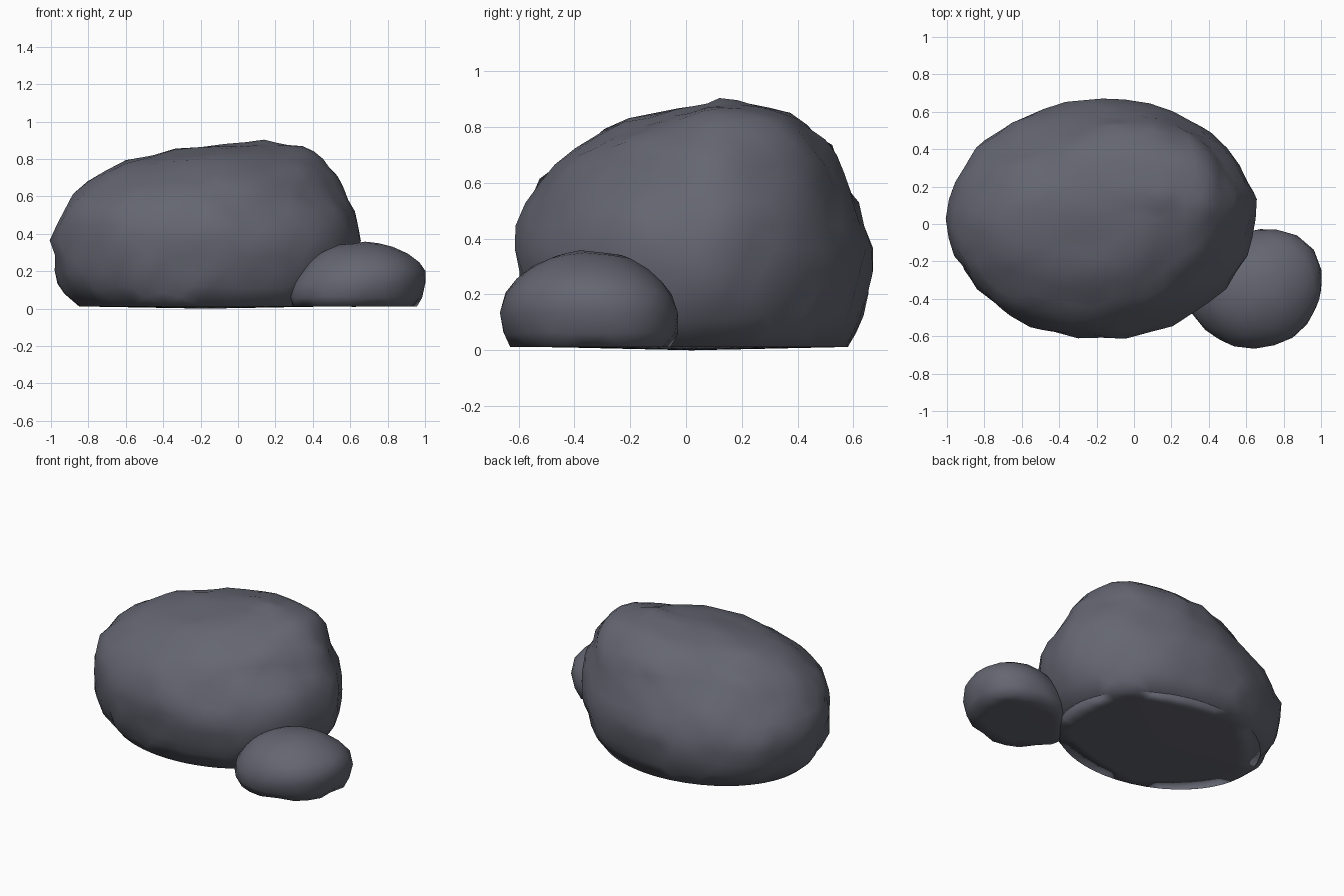
import bpy, bmesh, math
from mathutils import Vector, noise

if "Cube" in bpy.data.objects:
    bpy.data.objects.remove(bpy.data.objects["Cube"])

stone = bpy.data.materials.new("slate_grey")
stone.diffuse_color = (0.127, 0.132, 0.165, 1)
stone.use_nodes = True
stone.node_tree.nodes["Principled BSDF"].inputs["Base Color"].default_value = stone.diffuse_color


def boulder(name, levels, subdivisions, rough, freq, bulge=0.0, ridge=0.0):
    """Sphere wrapped over stacked ovals; each level is (z, x0, x1, y0, y1)."""
    # arc length along the mean profile, from the bottom centre to the peak
    rad = [((l[2] - l[1]) + (l[4] - l[3])) / 4 for l in levels]
    arc = [0.0]
    for i in range(1, len(levels)):
        arc.append(arc[-1] + math.hypot(rad[i] - rad[i - 1], levels[i][0] - levels[i - 1][0]))

    def level_at(s):
        # keep a full edge round the flat underside
        if abs(s - arc[1]) < 0.025 * arc[-1]:
            s = arc[1]
        for i in range(1, len(arc)):
            if s <= arc[i] or i == len(arc) - 1:
                f = min(1, (s - arc[i - 1]) / (arc[i] - arc[i - 1]))
                return [a + (b - a) * f for a, b in zip(levels[i - 1], levels[i])]

    bm = bmesh.new()
    bmesh.ops.create_icosphere(bm, subdivisions=subdivisions, radius=1)
    for v in bm.verts:
        s = (0.5 + math.asin(max(-1, min(1, v.co.z))) / math.pi) * arc[-1]
        z, x0, x1, y0, y1 = level_at(s)
        a = math.atan2(v.co.y, v.co.x)
        # lopsided outline: fuller at the back right, pinched at the back left
        k = 1 + bulge * max(0, math.cos(a - math.pi / 4)) ** 4
        k -= 0.6 * bulge * max(0, math.cos(a - math.radians(120))) ** 4
        # upper part pinched into a diagonal ridge with a strong back right corner
        c = math.cos(2 * (a - math.pi / 4))
        if c < 0:
            c *= 1.4
        elif math.cos(a - math.pi / 4) < 0:
            c *= 0.2
        k += ridge * min(1, max(0, (z - 0.35) / 0.3)) * c
        p = Vector(((x0 + x1) / 2 + (x1 - x0) / 2 * k * math.cos(a),
                    (y0 + y1) / 2 + (y1 - y0) / 2 * k * math.sin(a), z))
        # gentle lumps, fading out on the flat underside and the peak
        fade = min(1, max(0, (z - 0.02) / 0.1)) * (0.6 if z > 0.8 else 1)
        v.co = p + v.co.normalized() * (noise.noise(p * freq) - 0.05) * rough * fade
    mesh = bpy.data.meshes.new(name)
    bm.to_mesh(mesh)
    bm.free()
    mesh.materials.append(stone)
    ob = bpy.data.objects.new(name, mesh)
    bpy.context.collection.objects.link(ob)
    bpy.ops.object.select_all(action='DESELECT')
    ob.select_set(True)
    bpy.context.view_layer.objects.active = ob
    bpy.ops.object.shade_smooth()


# large boulder, peak leaning to the back right
boulder("large_boulder", [
    (0.00, -0.17, -0.17, 0.02, 0.02),
    (0.012, -0.85, 0.51, -0.51, 0.58),
    (0.07, -0.92, 0.56, -0.55, 0.615),
    (0.18, -0.975, 0.62, -0.585, 0.655),
    (0.37, -1.00, 0.655, -0.615, 0.67),
    (0.50, -0.965, 0.63, -0.59, 0.62),
    (0.62, -0.87, 0.56, -0.52, 0.57),
    (0.70, -0.77, 0.54, -0.43, 0.53),
    (0.77, -0.64, 0.48, -0.34, 0.48),
    (0.825, -0.46, 0.42, -0.20, 0.42),
    (0.86, -0.27, 0.34, -0.05, 0.33),
    (0.905, 0.14, 0.14, 0.12, 0.12)], 4, 0.032, 7, 0.0, 0.07)

# small boulder at the front right
boulder("small_boulder", [
    (0.01, 0.62, 0.62, -0.34, -0.34),
    (0.012, 0.29, 0.95, -0.63, -0.05),
    (0.08, 0.27, 0.98, -0.665, -0.025),
    (0.17, 0.31, 1.00, -0.67, -0.035),
    (0.23, 0.36, 0.98, -0.64, -0.07),
    (0.29, 0.42, 0.91, -0.58, -0.13),
    (0.34, 0.54, 0.80, -0.47, -0.22),
    (0.36, 0.68, 0.68, -0.38, -0.38)], 3, 0.008, 5, 0.13)
